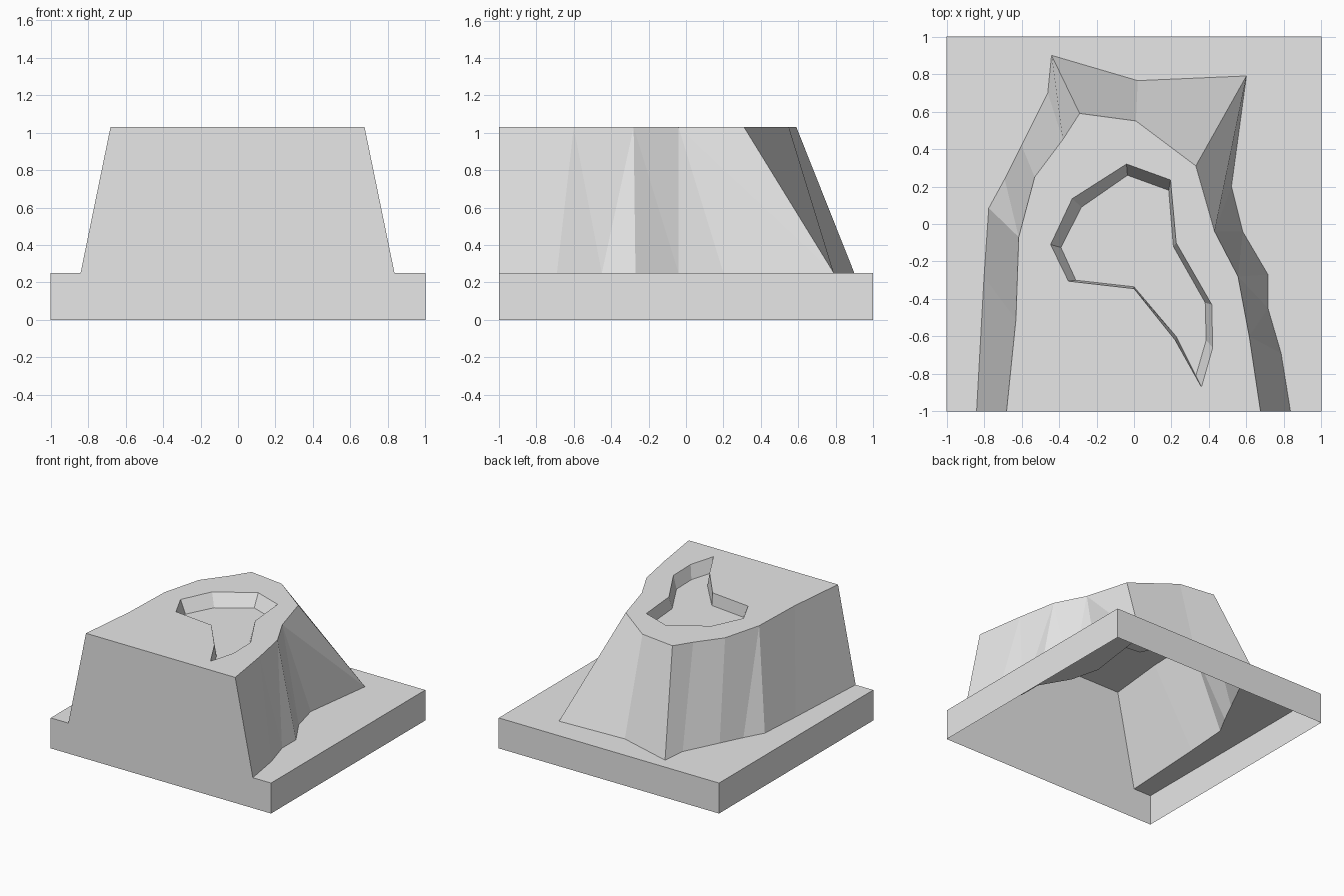
import bpy
import bmesh

cube = bpy.data.objects.get("Cube")
if cube:
    bpy.data.objects.remove(cube, do_unlink=True)

SLAB, TOP, PIT = 0.25, 1.03, 0.93

stone = bpy.data.materials.new("pale_grey")
stone.use_nodes = True
stone.diffuse_color = (0.8, 0.8, 0.8, 1)
stone.node_tree.nodes["Principled BSDF"].inputs["Base Color"].default_value = (0.8, 0.8, 0.8, 1)

# Outlines run clockwise from the front left corner
crest = [(-.68, -1), (-.63, -.51), (-.615, -.07), (-.53, .25), (-.38, .45), (-.29, .59),
         (.01, .55), (.33, .31), (.43, -.04), (.555, -.28), (.615, -.6), (.675, -1)]
foot = [(-.84, -1), (-.8, -.28), (-.775, .085), (-.69, .24), (-.6, .42), (-.46, .7), (-.44, .9),
        (.02, .765), (.6, .79), (.52, .2), (.58, -.04), (.715, -.27), (.715, -.45),
        (.785, -.69), (.835, -1)]
rim = [(-.04, .32), (.195, .235), (.225, -.1), (.415, -.43), (.42, -.66), (.36, -.87),
       (.22, -.62), (0, -.345), (-.35, -.305), (-.445, -.11), (-.33, .135)]
floor = [(-.035, .26), (.185, .18), (.21, -.12), (.38, -.42), (.385, -.62), (.33, -.81),
         (.225, -.6), (0, -.335), (-.31, -.3), (-.39, -.125), (-.28, .09)]
corners = [(1, -1), (1, 1), (-1, 1), (-1, -1)]


def at(points, z):
    return [(x, y, z) for x, y in points]


def finish(name, bm):
    mesh = bpy.data.meshes.new(name)
    bm.to_mesh(mesh)
    bm.free()
    mesh.materials.append(stone)
    bpy.context.collection.objects.link(bpy.data.objects.new(name, mesh))


def part(name, polygons):
    bm = bmesh.new()
    for polygon in polygons:
        bm.faces.new([bm.verts.new(p) for p in polygon])
    bmesh.ops.remove_doubles(bm, verts=bm.verts, dist=0.0001)
    finish(name, bm)


# Open-bottomed slab, with the hill's footprint left out of its top
low, high = at(corners, 0), at(corners, SLAB)
part("base_sides", [[low[i], low[i + 1], high[i + 1], high[i]] for i in range(3)])
part("base_top", [high + at(foot, SLAB)])

# Flat front running from the slab up to the crest
part("front_face", [[low[3], low[0], high[0], (*foot[-1], SLAB), (*crest[-1], TOP),
                     (*crest[0], TOP), (*foot[0], SLAB), high[3]]])

# Faceted slopes: each step moves along the crest, the foot or both
upper, lower = at(crest, TOP), at(foot, SLAB)
steps = ["both", "both", "foot", "both", "both", "both", "both", "both",
         "crest", "foot", "foot", "crest", "foot", "foot", "crest", "foot", "crest", "foot"]
slopes, i, j = [], 0, 0
for step in steps:
    ni, nj = i + (step != "foot"), j + (step != "crest")
    # Drop the repeated corner where a step gives a triangle
    slopes.append(list(dict.fromkeys([upper[i], upper[ni], lower[nj], lower[j]])))
    i, j = ni, nj
part("hill_slopes", slopes)

# Summit with the hollow's opening
bm = bmesh.new()
edges = []
for loop in (crest, rim):
    verts = [bm.verts.new(p) for p in at(loop, TOP)]
    edges += [bm.edges.new((verts[k - 1], verts[k])) for k in range(len(verts))]
bmesh.ops.triangle_fill(bm, edges=edges, use_beauty=True, normal=(0, 0, 1))
bm.normal_update()
bmesh.ops.reverse_faces(bm, faces=[f for f in bm.faces if f.normal.z < 0])
finish("summit", bm)

# Shallow hollow with sloping sides
edge, bed = at(rim, TOP), at(floor, PIT)
part("hollow", [[bed[k - 1], bed[k], edge[k], edge[k - 1]] for k in range(len(rim))] + [bed[::-1]])
